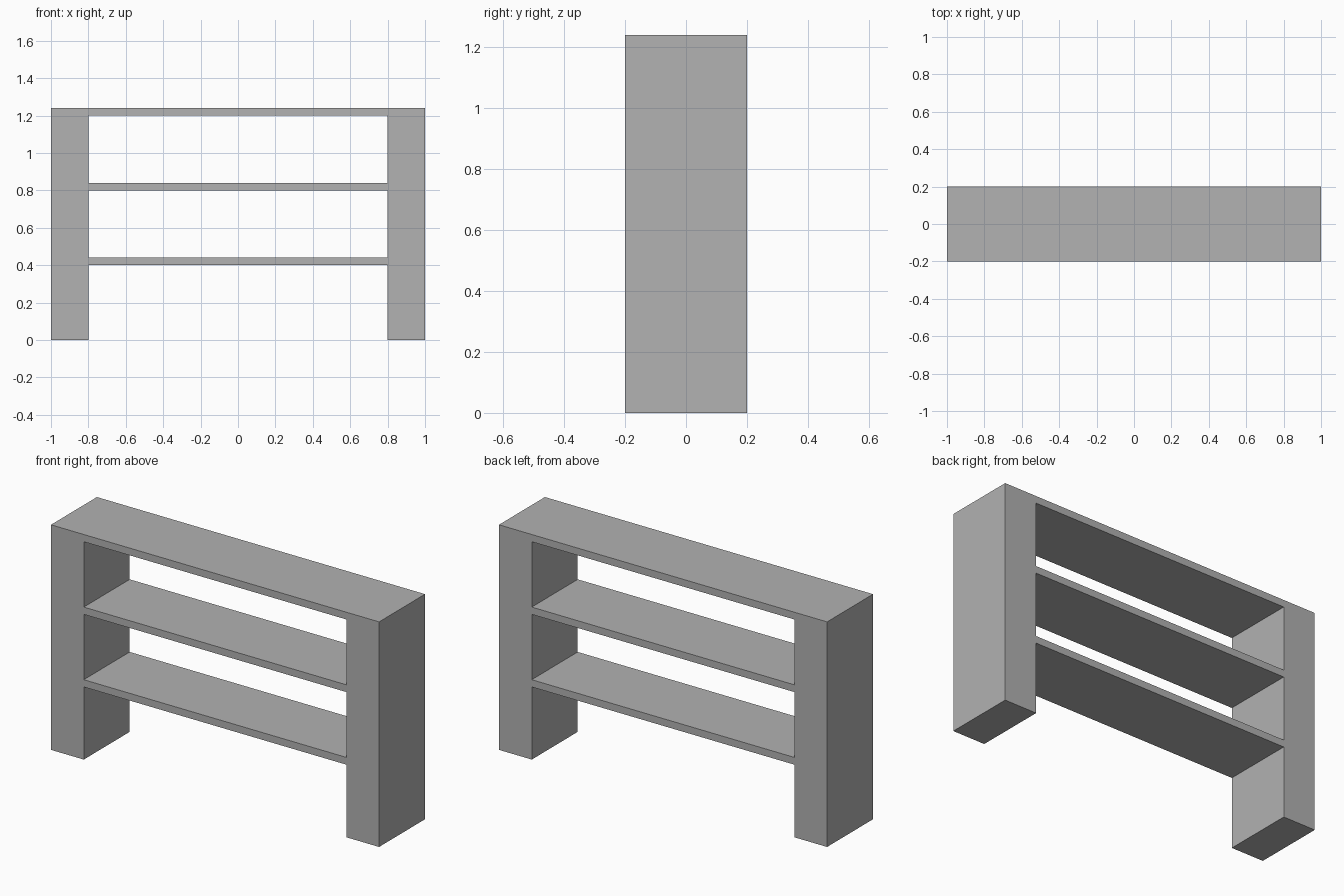
import bpy

cube = bpy.data.objects.get("Cube")
if cube:
    bpy.data.objects.remove(cube, do_unlink=True)

GREY = (0.445, 0.445, 0.445, 1.0)
grey = bpy.data.materials.new("plain grey")
grey.use_nodes = True
grey.diffuse_color = GREY
grey.node_tree.nodes["Principled BSDF"].inputs["Base Color"].default_value = GREY

DEPTH = 0.4
HEIGHT = 1.24
POST_WIDTH = 0.2
BOARD = 0.04
SPAN = 1.6


def box(name, size, location):
    """Flat-shaded box with its real size stored in the mesh."""
    bpy.ops.mesh.primitive_cube_add(size=1, location=location)
    obj = bpy.context.object
    obj.name = name
    obj.scale = size
    bpy.ops.object.transform_apply(location=False, rotation=False, scale=True)
    obj.data.materials.append(grey)
    return obj


# Thick side posts
for side, sign in (("left", 1), ("right", -1)):
    box(side + "_post", (POST_WIDTH, DEPTH, HEIGHT),
        (sign * (SPAN + POST_WIDTH) / 2, 0, HEIGHT / 2))

# Thin boards between the posts: two shelves and the top
for name, bottom in (("lower_shelf", 0.4), ("upper_shelf", 0.8), ("top_board", 1.2)):
    box(name, (SPAN, DEPTH, BOARD), (0, 0, bottom + BOARD / 2))
